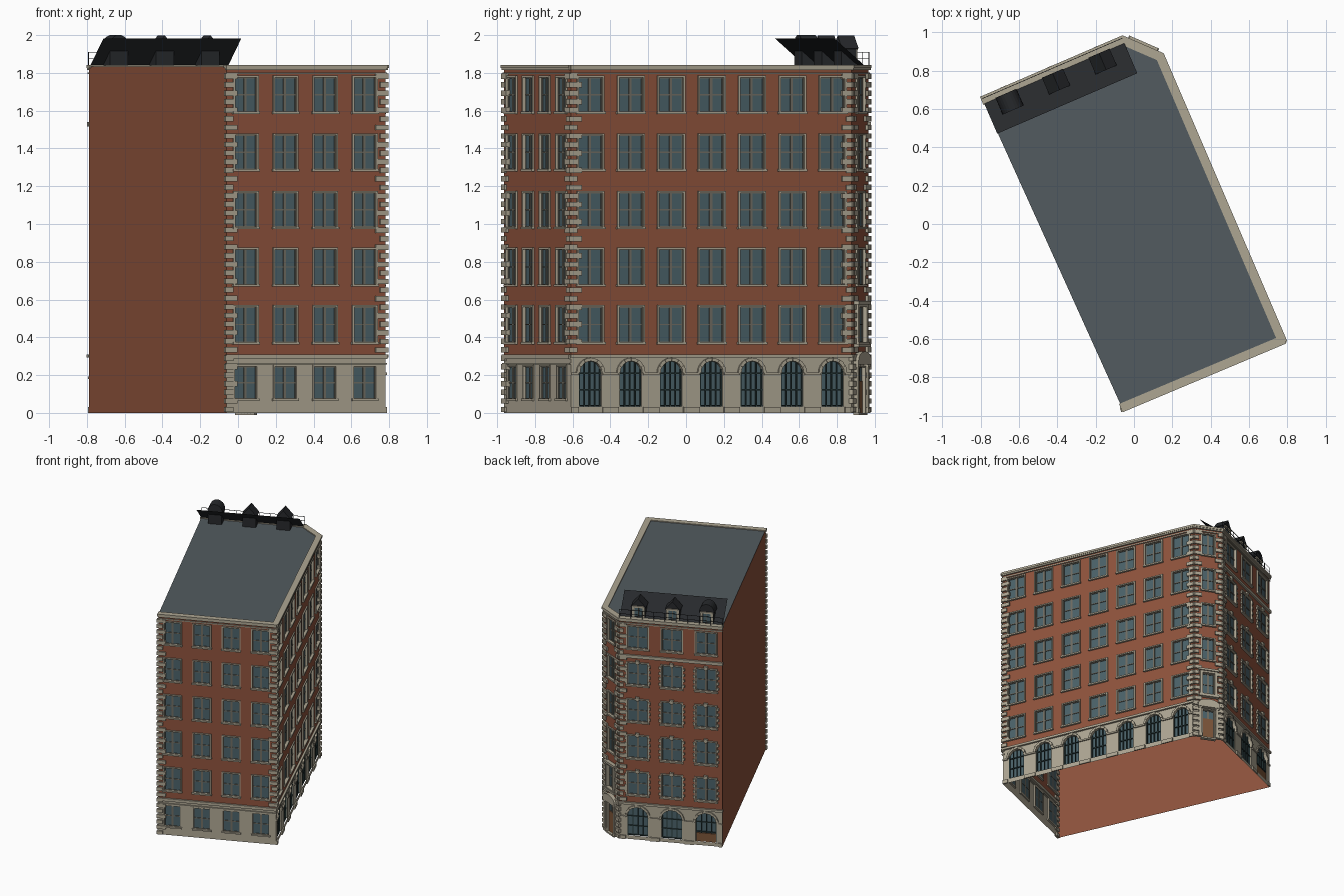
import bpy, bmesh, math
from mathutils import Vector

if "Cube" in bpy.data.objects:
    bpy.data.objects.remove(bpy.data.objects["Cube"])

COL = {"brick": (0.27, 0.085, 0.045), "stone": (0.42, 0.38, 0.29), "roof": (0.085, 0.105, 0.115),
       "slate": (0.02, 0.022, 0.025), "glass": (0.07, 0.12, 0.14), "sash": (0.16, 0.15, 0.12),
       "dark_sash": (0.02, 0.04, 0.04), "wood": (0.2, 0.09, 0.04)}
MATS = {}
for k, c in COL.items():
    MATS[k] = bpy.data.materials.new(k)
    MATS[k].diffuse_color = (*c, 1)
parts = {}

# footprint corners, anticlockwise seen from above
A, B, C, D, E = [Vector((x, y, 0)) for x, y in
                 ((-.79, .65), (-.06, -.963), (.78, -.61), (.142, .877), (-.06, .965))]
FLOORS = [(.375, .56), (.68, .865), (.985, 1.165), (1.29, 1.47), (1.595, 1.775)]
TOP = 1.835


class Facade:
    """Local frame: u along the wall, d outward, z up."""
    def __init__(self, name, p, q):
        self.name, self.p, self.len = name, p, (q - p).length
        self.t = (q - p).normalized()
        self.n = Vector((self.t.y, -self.t.x, 0))
        self.holes = []

    def face(self, part, mat, pts):
        bm = parts.setdefault((self.name + "_" + part, mat), bmesh.new())
        return bm.faces.new([bm.verts.new(self.p + self.t * u + self.n * d + Vector((0, 0, z)))
                             for u, d, z in pts])

    def prism(self, part, mat, prof, d0, d1):
        # extrude a (u, z) outline from depth d0 to d1
        self.face(part, mat, [(u, d1, z) for u, z in prof])
        self.face(part, mat, [(u, d0, z) for u, z in reversed(prof)])
        for (u, z), (v, w) in zip(prof, prof[1:] + prof[:1]):
            self.face(part, mat, [(u, d0, z), (v, d0, w), (v, d1, w), (u, d1, z)])

    def box(self, part, mat, u0, u1, z0, z1, d0, d1):
        self.prism(part, mat, [(u0, z0), (u1, z0), (u1, z1), (u0, z1)], d0, d1)

    def wall(self, base="stone"):
        # wall sheet on a grid that leaves the openings free
        us = sorted({0, self.len} | {h[i] for h in self.holes for i in (0, 1)})
        zs = sorted({0, .3, TOP} | {h[i] for h in self.holes for i in (2, 3)})
        for u, v in zip(us, us[1:]):
            for z, w in zip(zs, zs[1:]):
                cu, cz = (u + v) / 2, (z + w) / 2
                if not any(h[0] < cu < h[1] and h[2] < cz < h[3] for h in self.holes):
                    m = base if cz < .3 else "brick"
                    self.face("wall_" + m, m, [(u, 0, z), (v, 0, z), (v, 0, w), (u, 0, w)])

    def sash(self, c, w, z0, z1, mat="sash", cols=2, rows=2):
        a, b, s = c - w / 2, c + w / 2, .005
        for i in range(cols + 1):
            u, t = a + w * i / cols, s * (1.5 if 0 < i < cols else 1)
            self.box("sashes", mat, u - t, u + t, z0, z1, -.012, -.004)
        for i in range(rows + 1):
            z = z0 + (z1 - z0) * i / rows
            self.box("sashes", mat, a, b, z - s * .7, z + s * .7, -.012, -.005)

    def window(self, c, w, z0, z1, trim=.01, proud=.01, blocks=False):
        a, b = c - w / 2, c + w / 2
        self.holes.append((a, b, z0, z1))
        self.face("glass", "glass", [(a, -.01, z0), (b, -.01, z0), (b, -.01, z1), (a, -.01, z1)])
        self.sash(c, w, z0, z1)
        for u, v in ((a - trim, a), (b, b + trim)):
            self.box("surrounds", "stone", u, v, z0, z1, -.012, proud)
        self.box("surrounds", "stone", a - trim, b + trim, z1, z1 + trim, -.012, proud)
        self.box("sills", "stone", a - trim - .004, b + trim + .004, z0 - .012, z0, -.012, proud + .006)
        if blocks:   # rusticated jambs and keystone
            for i in range(4):
                z = z0 + .015 + i * (z1 - z0) / 4
                for u, v in ((a - trim - .012, a), (b, b + trim + .012)):
                    self.box("surrounds", "stone", u, v, z, z + .02, 0, proud + .003)
            self.prism("keystones", "stone", [(c - .01, z1 - .004), (c + .01, z1 - .004),
                       (c + .016, z1 + .026), (c - .016, z1 + .026)], 0, proud + .008)

    def arch(self, c, r, z0, zs, n=12):
        a, b, top = c - r, c + r, zs + r
        self.holes.append((a, b, z0, top))
        arc = [(c + r * math.cos(math.pi * i / n), zs + r * math.sin(math.pi * i / n)) for i in range(n + 1)]
        self.face("glass", "glass", [(u, -.015, z) for u, z in [(a, z0), (b, z0)] + arc])
        for i, ((u, z), (v, w)) in enumerate(zip(arc, arc[1:])):
            # spandrel fill, reveal and voussoirs
            self.face("wall_stone", "stone", [(u, 0, z), (u, 0, top), (v, 0, top), (v, 0, w)])
            self.face("wall_stone", "stone", [(u, 0, z), (v, 0, w), (v, -.015, w), (u, -.015, z)])
            k = 1 + .018 / r
            o = [(c + (x - c) * k, zs + (y - zs) * k) for x, y in ((u, z), (v, w))]
            self.prism("arch_stones", "stone", [(u, z), o[0], o[1], (v, w)], 0, .009 + .004 * (i % 2))
        for u in (a, b):
            self.face("wall_stone", "stone", [(u, -.015, z0), (u, 0, z0), (u, 0, zs), (u, -.015, zs)])
        for i in range(5):   # glazing bars
            x = (i - 2) / 2 * (r - .004)
            h = zs + math.sqrt(max(r * r - x * x, 0))
            self.box("bars", "dark_sash", c + x - .003, c + x + .003, z0, h, -.015, -.006)
        for z in (z0 + .004, z0 + (zs - z0) / 2, zs):
            self.box("bars", "dark_sash", a, b, z - .003, z + .003, -.015, -.006)

    def quoins(self, end, z0=.315, z1=1.81, phase=0):
        n = round((z1 - z0) / .0455)
        for i in range(n):
            z = z0 + i * (z1 - z0) / n
            w = .058 if (i + phase) % 2 else .034
            u, v = (-.012, w) if end == 0 else (self.len - w, self.len + .012)
            self.box("quoins", "stone", u, v, z + .004, z + .032, -.01, .013)

    def band(self, z0, z1, d, mat="stone", inner=-.01):
        self.box("bands", mat, -d * .4, self.len + d * .4, z0, z1, inner, d)

    def top_cornice(self):
        self.band(1.795, 1.803, .008)
        self.band(1.815, 1.828, .013)
        self.band(1.826, 1.842, .017, inner=-.03)


front, right, corner, back = (Facade(*a) for a in (("front", B, C), ("right", C, D),
                                                   ("corner", D, E), ("back", E, A)))

# front: four bays, rectangular ground floor windows
for i in range(4):
    c = front.len * (.119 + .25 * i)
    front.window(c, .125, .075, .245, .008, .006)
    for z0, z1 in FLOORS:
        front.window(c, .125, z0, z1)
front.band(.255, .265, .01)
front.band(.285, .308, .014)
front.quoins(0, z0=0)
front.quoins(1, phase=1)

# right: seven bays over arches
for i in range(7):
    c = .112 + .2325 * i
    right.arch(c, .064, .035, .21)
    for z0, z1 in FLOORS:
        right.window(c, .138, z0, z1)
for i in range(8):
    c = -.004 + .2325 * i
    u, v = max(c - .046, 0), min(c + .046, right.len)
    right.box("imposts", "stone", u, v, .2, .213, 0, .01)
    right.box("plinths", "stone", u, v, 0, .03, 0, .01)
right.band(.292, .31, .016)
right.quoins(0)
right.quoins(1, phase=1)

# chamfered corner with entrance
c = corner.len / 2
corner.window(c, .09, 0, .24, .008, .012)
corner.box("door", "wood", c - .04, c + .04, 0, .17, -.01, -.002)
for s in (-1, 1):
    u = c + s * .066
    corner.box("columns", "stone", u - .011, u + .011, .02, .25, 0, .022)
    corner.box("column_bases", "stone", u - .015, u + .015, 0, .025, 0, .026)
    corner.box("column_caps", "stone", u - .015, u + .015, .243, .258, 0, .026)
corner.box("entablature", "stone", c - .085, c + .085, .256, .28, 0, .03)
corner.prism("pediment", "stone", [(c + .085 * math.cos(math.pi * i / 10),
             .28 + .045 * math.sin(math.pi * i / 10)) for i in range(11)], 0, .03)
for k, (z0, z1) in enumerate(FLOORS):
    corner.window(c, .095, z0, z1, .02 if k == 0 else .01, .02 if k == 0 else .01)
corner.box("balcony_ledge", "stone", c - .08, c + .08, .35, .366, 0, .03)
corner.box("window_hood", "stone", c - .08, c + .08, .575, .592, 0, .03)
corner.band(.292, .31, .014)
corner.quoins(0, z0=0)
corner.quoins(1, z0=0, phase=1)

# back: three wide bays over arches
BAYS = (.142, .406, .67)
for c in BAYS:
    back.arch(c, .08, .03, .19)
    for z0, z1 in FLOORS:
        back.window(c, .155, z0, z1, blocks=z1 < 1.6)
back.box("shop_panel", "wood", BAYS[2] - .075, BAYS[2] + .075, .03, .1, -.014, -.004)
for a, b in ((0, .05), (.235, .313), (.499, .577), (.763, back.len)):
    back.box("imposts", "stone", a, b, .18, .193, 0, .01)
    back.box("plinths", "stone", a, b, 0, .03, 0, .01)
back.band(.292, .31, .016)
back.band(1.515, 1.54, .014)
back.quoins(0, phase=1)

for f in (front, right, corner, back):
    f.wall()
    f.top_cornice()

# blank party wall and flat roof
party = Facade("party", A, B)
party.face("wall", "brick", [(0, 0, 0), (party.len, 0, 0), (party.len, 0, TOP), (0, 0, TOP)])
flat = Facade("flat", Vector(), Vector((1, 0, 0)))
flat.face("roof", "roof", [(p.x, -p.y, TOP) for p in (A, B, C, D, E)])

# sloping slate sheet, dormers and railing over the back facade
back.face("mansard", "slate", [(0, -.02, 1.838), (back.len, -.02, 1.838),
                               (back.len, -.195, 1.982), (0, -.195, 1.982)])
for k, c in enumerate(BAYS):
    h, e = .052, 1.93
    if k == 2:
        cap = [(h * math.cos(math.pi * i / 12), h * 1.25 * math.sin(math.pi * i / 12)) for i in range(13)]
    else:
        cap = [(h, 0), (0, .062), (-h, 0)]
    back.prism("dormers", "slate", [(c - h, 1.838), (c + h, 1.838)] + [(c + u, e + z) for u, z in cap], -.115, -.03)
    roof = [(c + u * 1.15, e + z * 1.1) for u, z in cap]
    back.prism("dormer_roofs", "slate", roof + [(c + u, e + z * .95 - .003) for u, z in reversed(cap)], -.115, -.02)
    for s in (-1, 1):
        back.box("dormer_trim", "stone", c + s * .04 - .009, c + s * .04 + .009, 1.842, e, -.032, -.022)
    back.box("dormer_trim", "stone", c - .05, c + .05, e - .008, e + .006, -.032, -.021)
    back.box("dormer_glass", "glass", c - .032, c + .032, 1.85, e - .008, -.032, -.028)
    back.box("dormer_bars", "sash", c - .003, c + .003, 1.85, e - .008, -.03, -.025)
for z in (1.875, 1.91):
    back.box("railing", "slate", 0, back.len, z - .0015, z + .0015, .002, .005)
for i in range(10):
    u = i * back.len / 9
    back.box("railing", "slate", u - .0015, u + .0015, 1.84, 1.911, .002, .005)

# turn the collected faces into objects
for (name, mat), bm in parts.items():
    me = bpy.data.meshes.new(name)
    bmesh.ops.remove_doubles(bm, verts=bm.verts, dist=1e-5) if "wall" in name else None
    bm.to_mesh(me)
    bm.free()
    me.materials.append(MATS[mat])
    bpy.context.collection.objects.link(bpy.data.objects.new(name, me))

for m in bpy.data.materials:
    if m.users and not m.is_grease_pencil:
        m.use_nodes = True
        m.node_tree.nodes["Principled BSDF"].inputs["Base Color"].default_value = m.diffuse_color
